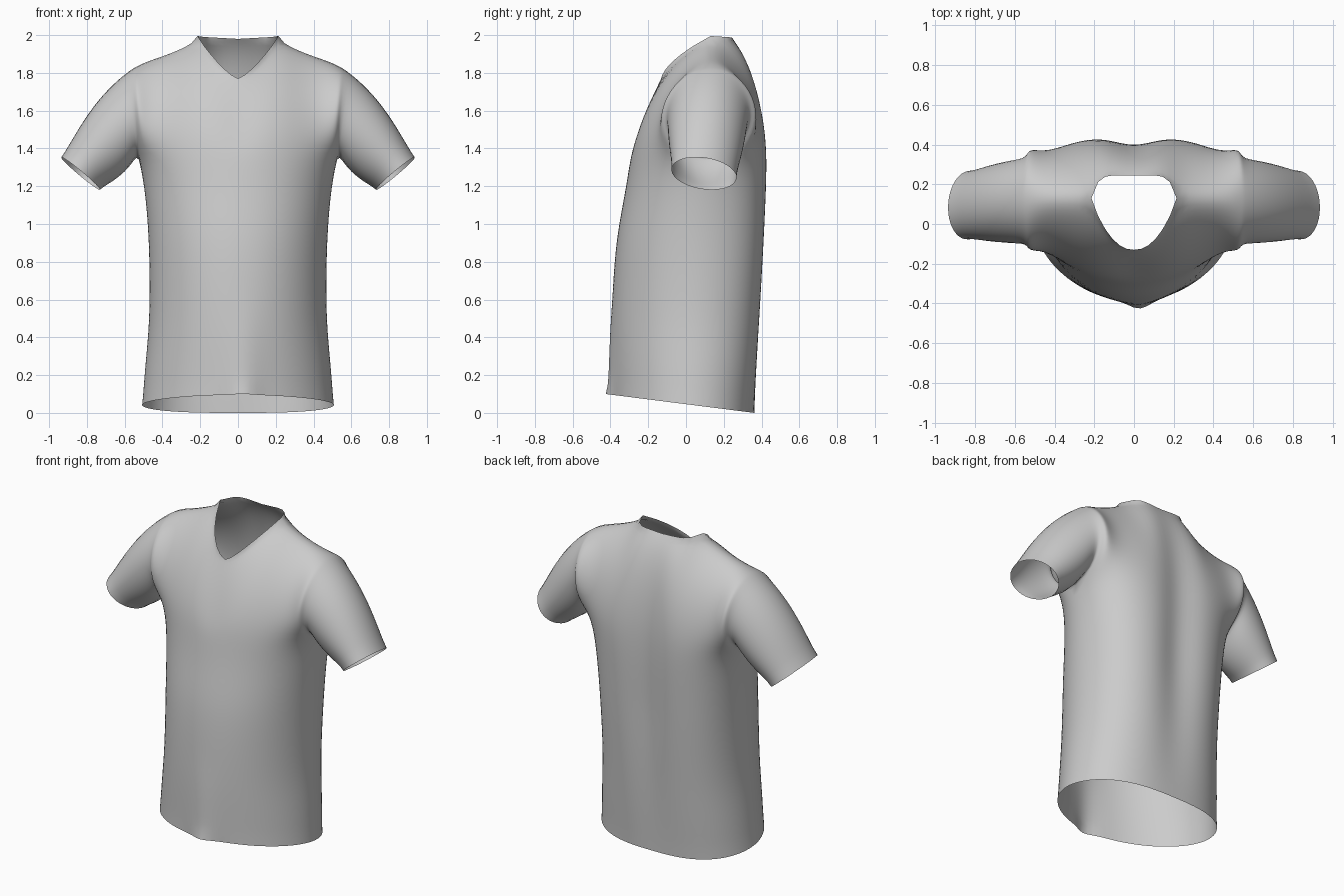
import bpy, bmesh
from math import sin, cos, pi, exp
from mathutils import Vector

cube = bpy.data.objects.get("Cube")
if cube:
    bpy.data.objects.remove(cube, do_unlink=True)

COLS, LOW, UP, SLEEVE = 48, 26, 18, 14
ARMPIT_Z, NECK_X, ARM_X, RIDGE_Y = 1.34, 0.215, 0.56, 0.13


def lerp(a, b, t):
    return a + (b - a) * t


def curve(points, v):
    """Smoothed interpolation through a few (input, output) pairs."""
    pts = [points[0]] + points + [points[-1]]
    if v <= points[0][0]:
        return points[0][1]
    for i in range(1, len(pts) - 2):
        (a, p), (b, q) = pts[i], pts[i + 1]
        if v <= b:
            m0 = (q - pts[i - 1][1]) / max(b - pts[i - 1][0], 1e-6)
            m1 = (pts[i + 2][1] - p) / max(pts[i + 2][0] - a, 1e-6)
            t, h = (v - a) / (b - a), b - a
            return ((2*t**3 - 3*t*t + 1) * p + (t**3 - 2*t*t + t) * h * m0
                    + (3*t*t - 2*t**3) * q + (t**3 - t*t) * h * m1)
    return points[-1][1]


WIDTH = [(0, .51), (.2, .497), (.5, .472), (.9, .474), (1.2, .498), (1.34, .525)]
FRONT = [(0, -.392), (.1, -.393), (.5, -.395), (.9, -.37), (1.2, -.318), (1.34, -.297)]
BACK = [(0, .362), (.4, .392), (.8, .418), (1.2, .436), (1.34, .438)]
RIDGE = [(NECK_X, 1.995), (.3, 1.948), (.4, 1.908), (.5, 1.872), (.56, 1.84)]


def torso_point(s, z, back):
    """Point on the trunk cross-section; s runs from side to side."""
    x, mid = s * curve(WIDTH, z), lerp(.03, .10, z / ARMPIT_Z)
    high = min(1, z / .9)
    if back:
        y = mid + (curve(BACK, z) - mid) * max(0, 1 - abs(s) ** lerp(2.8, 3.4, high)) ** .5
        y -= .045 * high * exp(-(x / .11) ** 2)          # spine hollow
    else:
        y = mid + (curve(FRONT, z) - mid) * max(0, 1 - abs(s) ** lerp(1.8, 2.1, high)) ** .52
        # pointed fold at the front of the hem
        y -= .04 * max(0, 1 - z / .6) * exp(-((x - .03) / .07) ** 2)
    return Vector((x, y, z))


def top_point(x, back):
    """Edge of the neckline, or the shoulder ridge outside it."""
    u = abs(x) / NECK_X
    if u >= .99:
        return Vector((x, RIDGE_Y, curve(RIDGE, abs(x))))
    if back:
        return Vector((x, .245 - .115 * u ** 7, 1.98 + .012 * u))
    return Vector((x, -.13 + .25 * u ** 2.2, 1.77 + .22 * u ** 1.35))


def panel_point(s, row, back):
    if row <= LOW:
        hem = .05
        for _ in range(4):                               # tilted hem
            hem = max(0, .046 - .127 * torso_point(s, hem, back).y)
        return torso_point(s, lerp(hem, ARMPIT_Z, row / LOW), back)
    t = (row - LOW) / UP
    low, top = torso_point(s, ARMPIT_Z, back), top_point(s * ARM_X, back)
    side = min(1, abs(s) / .4)
    round_z = lerp(t, sin(t * pi / 2), .5 if back else .5 * side)
    power = 1.9 if back else lerp(1.1, 1.6, side)
    # armhole opens forwards and backwards, fullest low down
    swell = (.23 if back else -.21) * abs(s) ** 7 * max(0, sin(pi * t ** .78)) ** .7
    return Vector((lerp(low.x, top.x, t), lerp(low.y, top.y, t ** power) + swell,
                   lerp(low.z, top.z, round_z)))


bm = bmesh.new()


def skin(grid, flip=False):
    """Fill a grid of points with quads."""
    vs = [[bm.verts.new(p) for p in line] for line in grid]
    for a, b in zip(vs, vs[1:]):
        for j in range(len(a) - 1):
            quad = [a[j], a[j + 1], b[j + 1], b[j]]
            bm.faces.new(quad[::-1] if flip else quad)


# Front and back panels
stations = [cos(pi * i / COLS) for i in range(COLS + 1)]
panels = [[[panel_point(s, r, back) for s in stations] for r in range(LOW + UP + 1)]
          for back in (False, True)]
skin(panels[0], True)
skin(panels[1])

# Sleeves, lofted from each armhole to its cuff
for column, side in ((0, 1), (COLS, -1)):
    rim = [panels[0][r][column] for r in range(LOW, LOW + UP + 1)]
    rim += [panels[1][r][column] for r in range(LOW + UP - 1, LOW - 1, -1)]
    rings = []
    for k in range(SLEEVE + 1):
        t, ring = k / SLEEVE, []
        for j, p in enumerate(rim):
            a = 2 * pi * j / (len(rim) - 1)
            c, s = cos(a), sin(a)
            cuff = Vector((side * (.833 - .103 * c), .095 - .172 * s + .012 * c,
                           1.267 - .085 * c + .015 * s))
            out = Vector((-.6 * c * side, -.3 * s, -.8 * c)) * (.034 - .008 * c)
            ring.append(p.lerp(cuff, t) + out * sin(pi * t ** .85))
        rings.append(ring)
    skin(rings, side < 0)

# Sew the seams and relax the cloth
bmesh.ops.remove_doubles(bm, verts=bm.verts, dist=.0004)
inner = [v for v in bm.verts if not v.is_boundary]
for _ in range(9):
    bmesh.ops.smooth_vert(bm, verts=inner, factor=.5,
                          use_axis_x=True, use_axis_y=True, use_axis_z=True)
bmesh.ops.recalc_face_normals(bm, faces=bm.faces)
if sum(f.normal.y * f.calc_center_median().y for f in bm.faces) < 0:
    bmesh.ops.reverse_faces(bm, faces=bm.faces)

mesh = bpy.data.meshes.new("shirt")
bm.to_mesh(mesh)
bm.free()
shirt = bpy.data.objects.new("shirt", mesh)
bpy.context.collection.objects.link(shirt)

# Plain grey cloth
cloth = bpy.data.materials.new("light grey cloth")
cloth.use_nodes = True
cloth.diffuse_color = (.6, .6, .6, 1)
cloth.node_tree.nodes["Principled BSDF"].inputs["Base Color"].default_value = (.6, .6, .6, 1)
mesh.materials.append(cloth)
mesh.shade_smooth()
